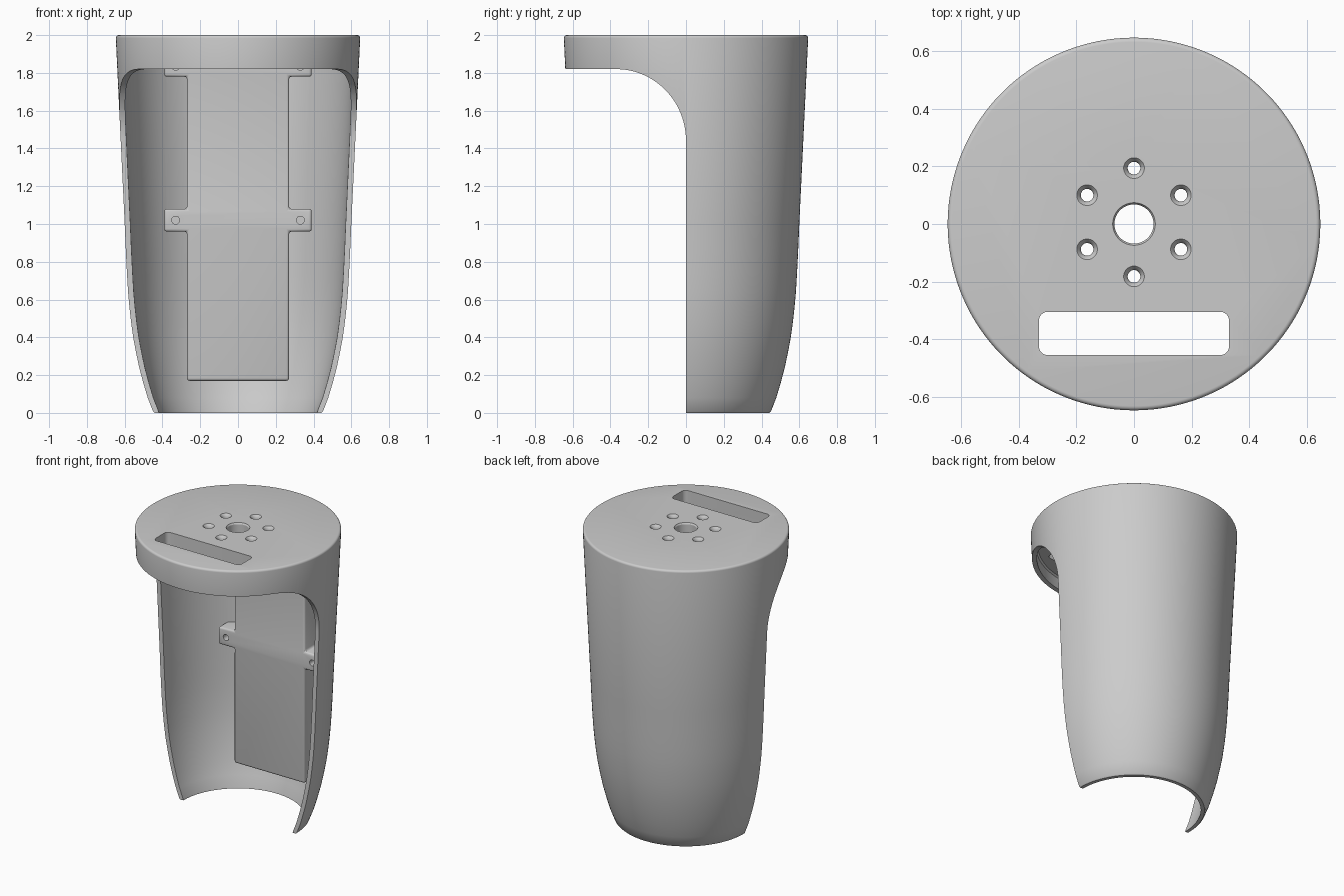
import bpy, bmesh, math

if "Cube" in bpy.data.objects:
    bpy.data.objects.remove(bpy.data.objects["Cube"])

SEG = 144
grey = bpy.data.materials.new("plain grey")
grey.diffuse_color = (0.6, 0.6, 0.6, 1)
grey.use_nodes = True
grey.node_tree.nodes["Principled BSDF"].inputs["Base Color"].default_value = grey.diffuse_color


def make(name, bm):
    bmesh.ops.recalc_face_normals(bm, faces=bm.faces)
    me = bpy.data.meshes.new(name)
    bm.to_mesh(me)
    bm.free()
    ob = bpy.data.objects.new(name, me)
    bpy.context.collection.objects.link(ob)
    me.materials.append(grey)
    return ob


def revolve(name, profile, seg=SEG, x=0, y=0):
    """Solid of revolution round a vertical axis, profile = (radius, z)."""
    bm = bmesh.new()
    rings = []
    for r, z in profile:
        angles = [(i + 0.5) * 2 * math.pi / seg for i in range(seg)]
        rings.append([bm.verts.new((x + r * math.cos(a), y + r * math.sin(a), z)) for a in angles])
    for a, b in zip(rings, rings[1:]):
        for i in range(seg):
            j = (i + 1) % seg
            bm.faces.new((a[i], a[j], b[j], b[i]))
    bm.faces.new(rings[0])
    bm.faces.new(rings[-1])
    return make(name, bm)


def prism(name, outline, place, lo, hi):
    """Extrude a 2D outline from lo to hi; place maps (u, v, depth) to xyz."""
    bm = bmesh.new()
    a = [bm.verts.new(place(u, v, lo)) for u, v in outline]
    b = [bm.verts.new(place(u, v, hi)) for u, v in outline]
    bm.faces.new(a)
    bm.faces.new(b)
    n = len(a)
    for i in range(n):
        j = (i + 1) % n
        bm.faces.new((a[i], a[j], b[j], b[i]))
    return make(name, bm)


def apply(ob, mod):
    bpy.context.view_layer.objects.active = ob
    bpy.ops.object.modifier_apply(modifier=mod.name)


def subtract(ob, cutter):
    mod = ob.modifiers.new("cut", 'BOOLEAN')
    mod.operation = 'DIFFERENCE'
    mod.solver = 'EXACT'
    mod.object = cutter
    apply(ob, mod)
    bpy.data.objects.remove(cutter)


def arc(cx, cy, rx, ry, a0, a1, n):
    return [(cx + rx * math.cos(math.radians(a0 + (a1 - a0) * i / n)),
             cy + ry * math.sin(math.radians(a0 + (a1 - a0) * i / n))) for i in range(n + 1)]


# Outer body: gently tapered cup with a rounded foot and rim
side = [(0.45, 0.008), (0.478, 0.08), (0.502, 0.16), (0.523, 0.24), (0.54, 0.32),
        (0.555, 0.40), (0.566, 0.48), (0.575, 0.56), (0.582, 0.64), (0.588, 0.74),
        (0.594, 0.86), (0.60, 1.0)]
shell = revolve("housing_shell", [(0.442, 0.0)] + side + arc(0.632, 1.985, 0.015, 0.015, 0, 90, 4))

# Cavity, leaving a thin wall and the top plate
wall = 0.03
inner = [(0.41, -0.05)] + [(r - wall, z) for r, z in side] + [(0.612, 1.90), (0.602, 1.91)]
cavity = revolve("cavity", inner)

# Flat mounting pad with two pairs of screw tabs on the back wall
half = [(0.27, 0.17), (0.27, 0.96), (0.39, 0.96), (0.39, 1.08), (0.27, 1.08),
        (0.27, 1.78), (0.39, 1.78), (0.39, 1.89), (0.27, 1.89), (0.27, 2.1)]
pad = prism("pad", half + [(-x, z) for x, z in reversed(half)],
            lambda u, v, d: (u, d, v), 0.34, 0.9)
bev = pad.modifiers.new("round", 'BEVEL')
bev.width = 0.014
bev.segments = 3
bev.limit_method = 'ANGLE'
apply(pad, bev)
subtract(cavity, pad)
subtract(shell, cavity)

# Front opening with a large rounded shoulder
opening = [(-1, -1), (0, -1)] + arc(-0.37, 1.44, 0.37, 0.38, 0, 90, 24) + [(-1, 1.82)]
subtract(shell, prism("opening", opening, lambda u, v, d: (d, u, v), -1, 1))

# Cable slot in the top plate
r = 0.03
slot = []
for cx, cy, a in ((0.30, -0.335, 0), (-0.30, -0.335, 90), (-0.30, -0.425, 180), (0.30, -0.425, 270)):
    slot += arc(cx, cy, r, r, a, a + 90, 6)
subtract(shell, prism("slot", slot, lambda u, v, d: (u, v, d), 1.85, 2.1))

# Centre hole and ring of six countersunk holes
subtract(shell, revolve("centre_hole", [(0.068, 1.8), (0.068, 1.99), (0.074, 2.0), (0.074, 2.1)], 48))
for k in range(6):
    a = math.radians(90 + 60 * k)
    subtract(shell, revolve("bolt_hole", [(0.022, 1.8), (0.022, 1.978), (0.027, 1.99), (0.036, 2.0), (0.036, 2.1)],
                            24, 0.188 * math.cos(a), 0.006 + 0.188 * math.sin(a)))

# Screw holes in the tabs
for s in (-1, 1):
    for z in (1.02, 1.835):
        subtract(shell, prism("screw_hole", arc(s * 0.33, z, 0.021, 0.021, 0, 345, 23),
                              lambda u, v, d: (u, d, v), 0.2, 0.44))

# Smooth shading with sharp edges kept
bpy.ops.object.select_all(action='DESELECT')
shell.select_set(True)
bpy.context.view_layer.objects.active = shell
bpy.ops.object.shade_smooth_by_angle(angle=math.radians(30))
